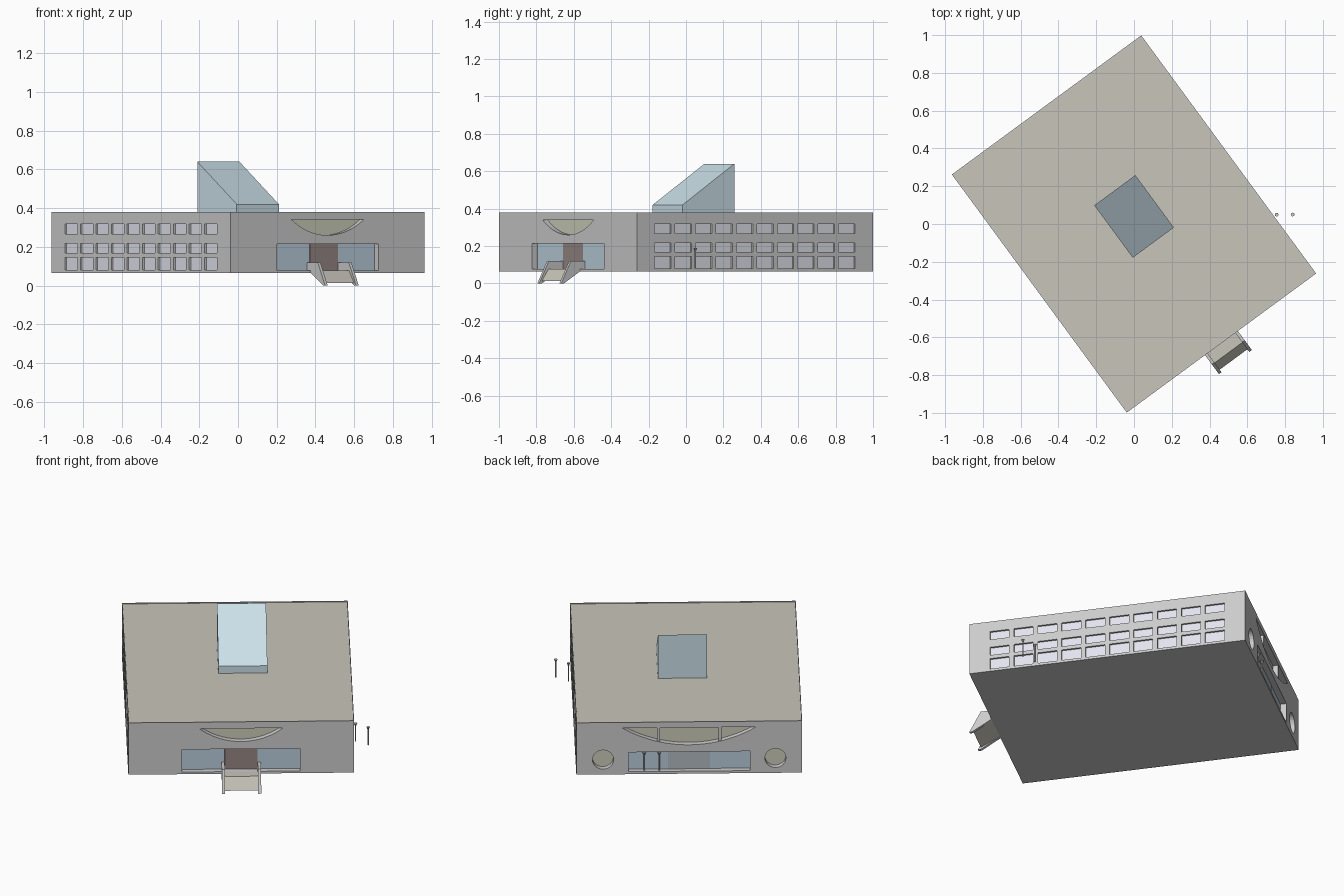
import bpy, bmesh, math
from mathutils import Vector

if "Cube" in bpy.data.objects:
    bpy.data.objects.remove(bpy.data.objects["Cube"])

TURN = math.radians(36.3)          # whole building is turned about z
HX, HY = 0.622, 0.782              # half width, half depth
Z0, Z1 = 0.065, 0.38               # wall bottom and top
DEEP, SHALLOW = 0.035, 0.012       # recess depths


def material(name, rgb):
    m = bpy.data.materials.new(name)
    m.diffuse_color = (*rgb, 1)
    m.use_nodes = True
    m.node_tree.nodes["Principled BSDF"].inputs["Base Color"].default_value = m.diffuse_color
    return m


GLASS = material("glass", (0.50, 0.62, 0.71))
SKY = material("skylight_glass", (0.60, 0.75, 0.82))
DOOR = material("door_brown", (0.30, 0.24, 0.225))
STEEL = material("door_grey", (0.45, 0.50, 0.54))
OLIVE = material("olive_glass", (0.60, 0.62, 0.49))
ROOF = material("roof_tan", (0.58, 0.56, 0.49))
PANE = material("pane", (0.76, 0.77, 0.85))

# wall frames: (u along wall, z, d outward from wall) -> building space
FRAMES = {
    "front": lambda u, z, d: (u, -HY - d, z),
    "back": lambda u, z, d: (u, HY + d, z),
    "left": lambda u, z, d: (-HX - d, u, z),
    "right": lambda u, z, d: (HX + d, u, z),
    "section": lambda y, z, x: (x, y, z),
}


def prism(bm, frame, pts, a, b):
    f = FRAMES[frame]
    lo = [bm.verts.new(f(u, z, a)) for u, z in pts]
    hi = [bm.verts.new(f(u, z, b)) for u, z in pts]
    n = len(pts)
    bm.faces.new(lo)
    bm.faces.new(hi)
    for i in range(n):
        j = (i + 1) % n
        bm.faces.new((lo[i], lo[j], hi[j], hi[i]))


def finish(bm, name, mat=None):
    bmesh.ops.recalc_face_normals(bm, faces=bm.faces[:])
    me = bpy.data.meshes.new(name)
    bm.to_mesh(me)
    bm.free()
    ob = bpy.data.objects.new(name, me)
    ob.rotation_euler.z = TURN
    bpy.context.collection.objects.link(ob)
    if mat:
        me.materials.append(mat)
    return ob


def rect(u0, u1, z0, z1):
    return [(u0, z0), (u1, z0), (u1, z1), (u0, z1)]


def bowl(half, top, sag, n=20):
    r = (half * half + sag * sag) / (2 * sag)
    a = math.asin(half / r)
    cz = top - sag + r
    return [(r * math.sin(-a + 2 * a * i / n), cz - r * math.cos(-a + 2 * a * i / n))
            for i in range(n + 1)]


def disc(u, z, r, n=24):
    return [(u + r * math.cos(2 * math.pi * i / n), z + r * math.sin(2 * math.pi * i / n))
            for i in range(n)]


# every opening: name, wall, outlines, depth, material
rows = [(0.08, 0.145), (0.167, 0.217), (0.266, 0.317)]
grid = [rect(-0.665 + i * 0.1356, -0.665 + i * 0.1356 + 0.109, a, b)
        for i in range(10) for a, b in rows]
openings = [
    ("left_windows", "left", grid, SHALLOW, PANE),
    ("right_windows", "right", grid, SHALLOW, PANE),
    ("entrance_glass", "front", [rect(-0.325, 0.325, 0.078, 0.215)], DEEP, GLASS),
    ("front_arch_window", "front", [bowl(0.23, 0.34, 0.08)], DEEP, OLIVE),
    ("rear_glass", "back", [rect(-0.335, 0.335, 0.08, 0.198)], DEEP, GLASS),
    ("rear_arch_window", "back", [bowl(0.368, 0.345, 0.105)], DEEP, OLIVE),
    ("rear_round_windows", "back", [disc(s * 0.475, 0.155, 0.058) for s in (-1, 1)], DEEP, OLIVE),
]

# wall block with a slightly sunk roof
bm = bmesh.new()
prism(bm, "section", rect(-HY, HY, Z0, Z1), -HX, HX)
bmesh.ops.recalc_face_normals(bm, faces=bm.faces[:])
bm.faces.ensure_lookup_table()
top = max(bm.faces, key=lambda f: f.calc_center_median().z)
bmesh.ops.inset_individual(bm, faces=[top], thickness=0.006, depth=0)
ext = bmesh.ops.extrude_discrete_faces(bm, faces=[top])["faces"][0]
walls_top = ext
bmesh.ops.translate(bm, verts=walls_top.verts[:], vec=(0, 0, -0.006))
inner = [v.co.copy() for v in walls_top.verts]
walls = finish(bm, "walls")

# roof sheet
bm = bmesh.new()
prism(bm, "section", rect(-HY + 0.006, HY - 0.006, Z1 - 0.008, Z1 - 0.004), -HX + 0.006, HX - 0.006)
finish(bm, "roof", ROOF)

# cut the openings
bm = bmesh.new()
for _, wall, shapes, depth, _ in openings:
    for s in shapes:
        prism(bm, wall, s, -depth, 0.05)
cutter = finish(bm, "opening_cutter")
cutter.hide_render = True
mod = walls.modifiers.new("openings", "BOOLEAN")
mod.operation = "DIFFERENCE"
mod.solver = "EXACT"
mod.object = cutter
bpy.context.view_layer.objects.active = walls
bpy.ops.object.modifier_apply(modifier=mod.name)
bpy.data.objects.remove(cutter)

# panes at the back of each opening
for name, wall, shapes, depth, mat in openings:
    bm = bmesh.new()
    for s in shapes:
        prism(bm, wall, s, -depth - 0.001, -depth + 0.001)
    finish(bm, name, mat)

# doors and mullions
for name, wall, shapes, mat, d in [
    ("front_door", "front", [rect(-0.09, 0.09, 0.078, 0.215)], DOOR, -0.032),
    ("rear_door", "back", [rect(-0.115, 0.115, 0.08, 0.198)], STEEL, -0.032),
    ("rear_mullions", "back", [rect(s * 0.17 - 0.008, s * 0.17 + 0.008, 0.26, 0.345)
                               for s in (-1, 1)], None, -0.005),
]:
    bm = bmesh.new()
    for s in shapes:
        prism(bm, wall, s, -DEEP, d)
    finish(bm, name, mat)

# wedge skylight
bm = bmesh.new()
prism(bm, "section", [(-0.14, 0.37), (0.204, 0.37), (0.204, 0.64), (-0.14, 0.42)], -0.111, 0.159)
finish(bm, "skylight", SKY)

# entrance ramp and its side walls
bm = bmesh.new()
prism(bm, "section", [(-0.748, 0.078), (-0.845, 0.078), (-0.89, 0.012), (-0.78, 0.066), (-0.748, 0.066)],
      -0.095, 0.095)
finish(bm, "entrance_ramp", ROOF)
bm = bmesh.new()
for s in (-1, 1):
    prism(bm, "section", [(-0.748, 0.12), (-0.843, 0.12), (-0.907, 0.0), (-0.89, 0.0),
                          (-0.78, 0.066), (-0.748, 0.066)], s * 0.091, s * 0.108)
finish(bm, "ramp_side_walls")

# lamp posts: two beside the building, two in the rear recess
bm = bmesh.new()
for x, y in [(0.638, -0.407), (0.707, -0.457), (0.247, 0.766), (0.165, 0.766)]:
    for r0, r1, z0, z1 in [(0.004, 0.004, 0.08, 0.175), (0.004, 0.010, 0.175, 0.19)]:
        g = bmesh.ops.create_cone(bm, cap_ends=True, segments=8, radius1=r0, radius2=r1, depth=z1 - z0)
        bmesh.ops.translate(bm, verts=g["verts"], vec=Vector((x, y, (z0 + z1) / 2)))
finish(bm, "lamp_posts")
